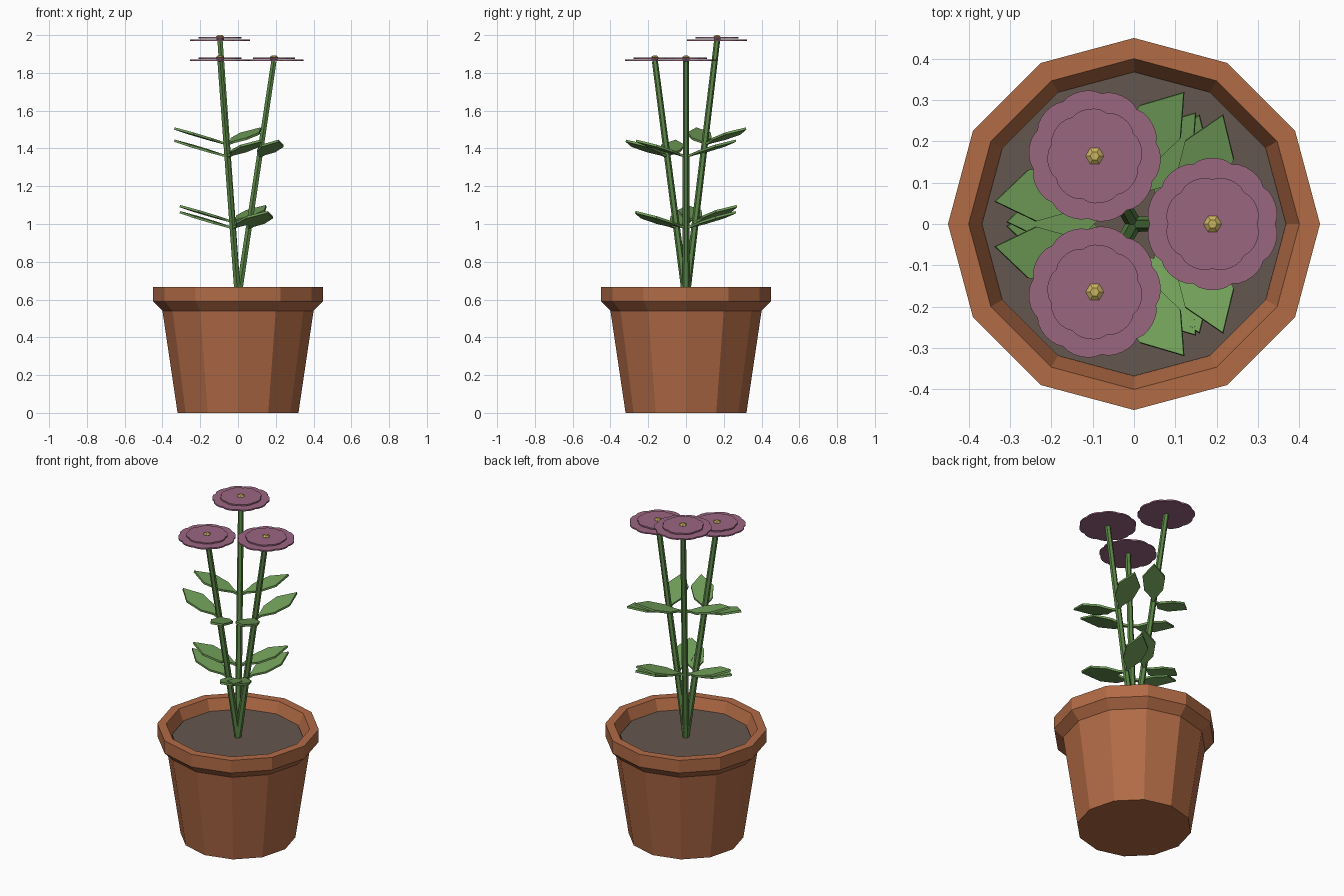
import bpy, bmesh, math
from mathutils import Vector, Matrix

if "Cube" in bpy.data.objects:
    bpy.data.objects.remove(bpy.data.objects["Cube"])

def lin(c):
    c /= 255
    return c / 12.92 if c <= 0.04045 else ((c + 0.055) / 1.055) ** 2.4

def material(name, r, g, b):
    m = bpy.data.materials.new(name)
    m.diffuse_color = (lin(r), lin(g), lin(b), 1)
    m.use_nodes = True
    m.node_tree.nodes["Principled BSDF"].inputs["Base Color"].default_value = m.diffuse_color
    return m

TERRACOTTA = material("terracotta", 178, 107, 70)
SOIL = material("soil", 100, 87, 78)
STEM = material("stem_green", 90, 134, 70)
LEAF = material("leaf_green", 114, 160, 90)
PETAL = material("petal_mauve", 154, 102, 128)
CENTRE = material("centre_yellow", 200, 178, 96)

def finish(name, bm, mat):
    bmesh.ops.recalc_face_normals(bm, faces=bm.faces)
    me = bpy.data.meshes.new(name)
    bm.to_mesh(me)
    bm.free()
    me.materials.append(mat)
    ob = bpy.data.objects.new(name, me)
    bpy.context.collection.objects.link(ob)
    return ob

def lathe(name, profile, sides, mat, origin=(0, 0, 0)):
    """Closed solid of revolution; the two ends of the profile are capped."""
    bm = bmesh.new()
    rings = [[bm.verts.new((origin[0] + r * math.cos(2 * math.pi * i / sides),
                            origin[1] + r * math.sin(2 * math.pi * i / sides),
                            origin[2] + z)) for i in range(sides)] for r, z in profile]
    for a, b in zip(rings, rings[1:]):
        for i in range(sides):
            j = (i + 1) % sides
            bm.faces.new((a[i], a[j], b[j], b[i]))
    bm.faces.new(rings[0])
    bm.faces.new(rings[-1])
    return finish(name, bm, mat)

def slab(name, outline, thick, mat, matrix):
    """Flat outline extruded to a thin plate, then placed."""
    bm = bmesh.new()
    f = bm.faces.new([bm.verts.new((x, y, -thick / 2)) for x, y in outline])
    ext = bmesh.ops.extrude_face_region(bm, geom=[f])
    verts = [v for v in ext["geom"] if isinstance(v, bmesh.types.BMVert)]
    bmesh.ops.translate(bm, verts=verts, vec=(0, 0, thick))
    bmesh.ops.transform(bm, matrix=matrix, verts=bm.verts)
    return finish(name, bm, mat)

def scallop(radius, petals, depth, offset=0.0):
    """Outline of a ring of rounded petals."""
    pts, steps = [], 6
    for i in range(petals * steps):
        t = (i % steps) / steps
        r = radius - depth * (1 - math.sin(math.pi * t) ** 0.6)
        a = 2 * math.pi * (i / steps + offset) / petals
        pts.append((r * math.cos(a), r * math.sin(a)))
    return pts

# Pot with rim, hollow down to below the soil
lathe("pot", [(0.32, 0), (0.40, 0.54), (0.45, 0.59), (0.45, 0.667),
              (0.40, 0.667), (0.365, 0.58)], 12, TERRACOTTA)
lathe("soil", [(0.36, 0.57), (0.368, 0.603)], 12, SOIL)

# Leaf half outline: distance along, half width
HALF = [(0, 0.008), (0.04, 0.011), (0.10, 0.052), (0.20, 0.063)]
LEAF_OUTLINE = HALF + [(0.295, 0)] + [(x, -y) for x, y in reversed(HALF)]

BASE = Vector((0, 0, 0.6))
for n, (azimuth, height) in enumerate([(0, 1.862), (120, 1.97), (240, 1.862)], 1):
    a = math.radians(azimuth)
    top = Vector((0.19 * math.cos(a), 0.19 * math.sin(a), height))
    axis = top - BASE

    # Stem
    bm = bmesh.new()
    bmesh.ops.create_cone(bm, cap_ends=True, segments=6, radius1=0.019, radius2=0.016,
                          depth=axis.length)
    rot = Vector((0, 0, 1)).rotation_difference(axis).to_matrix().to_4x4()
    bmesh.ops.transform(bm, matrix=Matrix.Translation((BASE + top) / 2) @ rot, verts=bm.verts)
    finish(f"stem_{n}", bm, STEM)

    # Two pairs of leaves
    for level, frac in (("lower", 0.3), ("upper", 0.6)):
        for side, sign in (("right", -1), ("left", 1)):
            m = (Matrix.Translation(BASE + axis * frac)
                 @ Matrix.Rotation(a + sign * math.radians(69), 4, 'Z')
                 @ Matrix.Rotation(math.radians(-16.5), 4, 'Y'))
            slab(f"{level}_{side}_leaf_{n}", LEAF_OUTLINE, 0.012, LEAF, m)

    # Flower: two petal layers and a small domed centre
    slab(f"outer_petals_{n}", scallop(0.16, 10, 0.008), 0.008, PETAL,
         Matrix.Translation(top + Vector((0, 0, 0.004))) @ Matrix.Rotation(a, 4, 'Z'))
    slab(f"inner_petals_{n}", scallop(0.115, 8, 0.007), 0.008, PETAL,
         Matrix.Translation(top + Vector((0, 0, 0.016))) @ Matrix.Rotation(a, 4, 'Z'))
    lathe(f"flower_core_{n}", [(0.02, 0), (0.02, 0.016)], 6, PETAL, top)
    lathe(f"flower_centre_{n}", [(0.018, 0.014), (0.022, 0.022), (0.011, 0.03)], 6, CENTRE, top)
